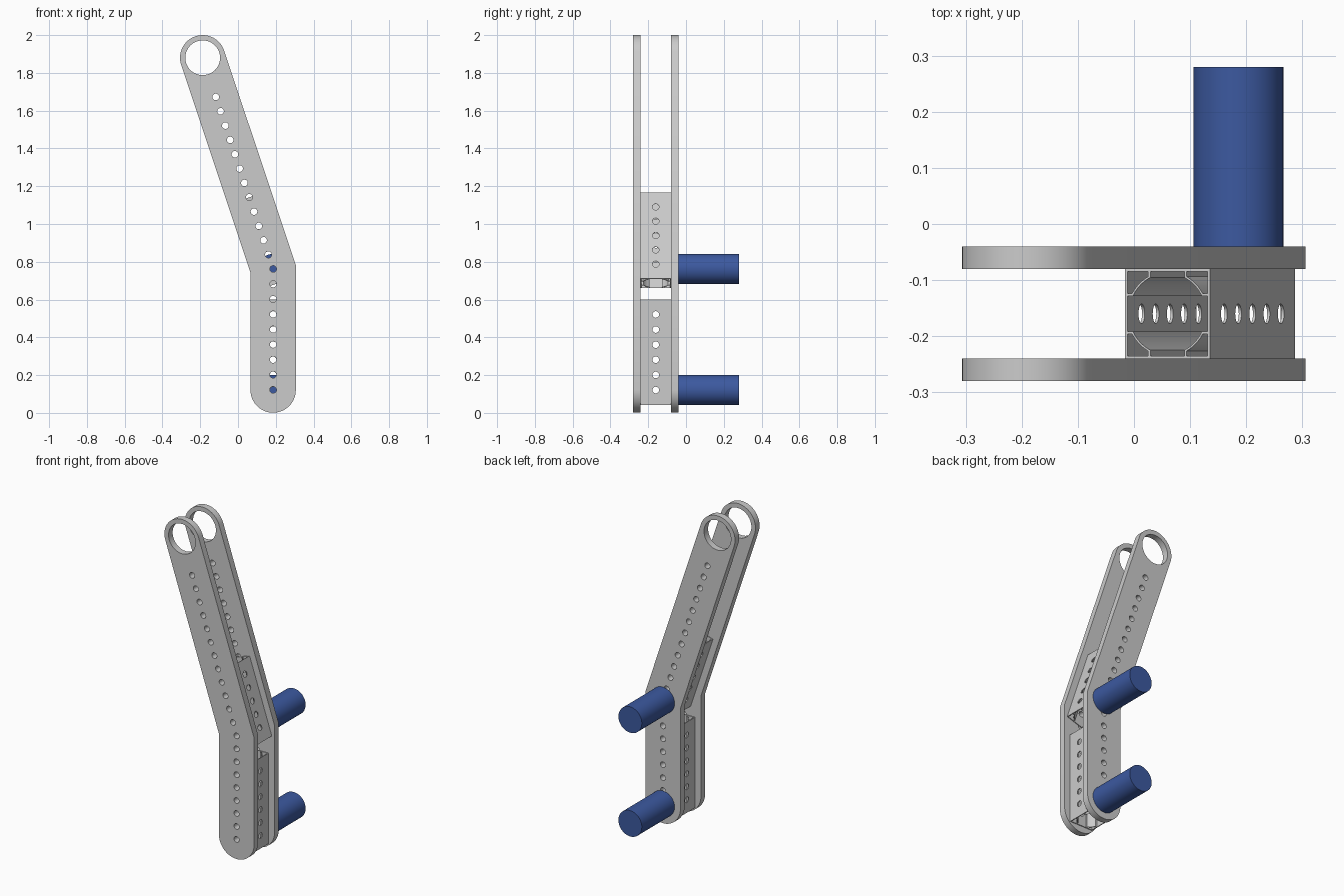
import bpy, bmesh
from math import pi, sin, cos, atan2, sqrt, radians
from mathutils import Matrix, Vector

if "Cube" in bpy.data.objects:
    bpy.data.objects.remove(bpy.data.objects["Cube"])

PITCH = 0.08
HOLE_R = 0.0175
R = 0.12                                   # half width of the bent plates
FOOT, BEND, TIP = (0.186, 0.121), (0.186, 0.762), (-0.187, 1.88)
TILT = atan2(BEND[0] - TIP[0], TIP[1] - BEND[1])


def arc(cx, cy, r, a0, a1, n):
    return [(cx + r * cos(a0 + (a1 - a0) * i / n), cy + r * sin(a0 + (a1 - a0) * i / n))
            for i in range(n + 1)]


def circle(cx, cy, r, n=24):
    return arc(cx, cy, r, 0, 2 * pi, n)[:-1]


def finish(ob):
    bpy.ops.object.select_all(action='DESELECT')
    ob.select_set(True)
    bpy.context.view_layer.objects.active = ob
    bpy.ops.object.shade_smooth_by_angle(angle=radians(30))


def baked_mesh(ob):
    dg = bpy.context.evaluated_depsgraph_get()
    return bpy.data.meshes.new_from_object(ob.evaluated_get(dg))


def extrude(name, loops, depth, matrix):
    """Extrude a flat profile with holes, centred on local z, into a mesh."""
    cu = bpy.data.curves.new(name, 'CURVE')
    cu.dimensions, cu.fill_mode, cu.extrude = '2D', 'BOTH', depth / 2
    for loop in loops:
        sp = cu.splines.new('POLY')
        sp.points.add(len(loop) - 1)
        for p, (x, y) in zip(sp.points, loop):
            p.co = (x, y, 0, 1)
        sp.use_cyclic_u = True
    tmp = bpy.data.objects.new(name + "_profile", cu)
    bpy.context.collection.objects.link(tmp)
    me = baked_mesh(tmp)
    bpy.data.objects.remove(tmp)
    bm = bmesh.new()
    bm.from_mesh(me)
    bmesh.ops.remove_doubles(bm, verts=bm.verts, dist=1e-5)
    bmesh.ops.recalc_face_normals(bm, faces=bm.faces)
    bm.to_mesh(me)
    bm.free()
    ob = bpy.data.objects.new(name, me)
    bpy.context.collection.objects.link(ob)
    ob.matrix_world = matrix
    return ob


def drill(ob, heights):
    """Cut rows of holes through both pairs of tube walls."""
    cutters = []
    for axis in ('X', 'Y'):
        bm = bmesh.new()
        for h in heights:
            bmesh.ops.create_cone(bm, cap_ends=True, segments=24, radius1=HOLE_R,
                                  radius2=HOLE_R, depth=0.3,
                                  matrix=Matrix.Translation((0, 0, h)) @
                                  Matrix.Rotation(pi / 2, 4, 'Y' if axis == 'X' else 'X'))
        me = bpy.data.meshes.new("hole_cutter")
        bm.to_mesh(me)
        bm.free()
        c = bpy.data.objects.new("hole_cutter", me)
        bpy.context.collection.objects.link(c)
        c.matrix_world = ob.matrix_world
        c.hide_render = True
        mod = ob.modifiers.new("holes", 'BOOLEAN')
        mod.object, mod.operation, mod.solver = c, 'DIFFERENCE', 'EXACT'
        cutters.append(c)
    bpy.context.view_layer.update()
    me = baked_mesh(ob)
    ob.modifiers.clear()
    ob.data = me
    for c in cutters:
        bpy.data.objects.remove(c)


# Bent side plates with a row of holes and a large eye at the top
m = R / cos(TILT / 2)
mx, mz = m * cos(TILT / 2), m * sin(TILT / 2)
outline = (arc(*FOOT, R, pi, 2 * pi, 32) + [(BEND[0] + mx, BEND[1] + mz)]
           + arc(*TIP, R, TILT, TILT + pi, 32) + [(BEND[0] - mx, BEND[1] - mz)])
holes = [circle(FOOT[0], BEND[1] - PITCH * i, HOLE_R) for i in range(9)]
holes += [circle(BEND[0] - PITCH * i * sin(TILT), BEND[1] + PITCH * i * cos(TILT), HOLE_R)
          for i in range(1, 13)]
holes.append(circle(*TIP, 0.092, 48))
for name, y in (("front_plate", -0.26), ("rear_plate", -0.06)):
    finish(extrude(name, [outline] + holes, 0.04,
                   Matrix.Translation((0, y, 0)) @ Matrix.Rotation(pi / 2, 4, 'X')))

# Square tube section: round bore with flat recesses and four corner pockets
H, W, RI, RO, F, P = 0.08, 0.075, 0.072, 0.0755, 0.032, 0.036
ai, ao = atan2(F, sqrt(RI * RI - F * F)), atan2(P, sqrt(RO * RO - P * P))
bore, pockets = [], []
for k in range(4):
    c, s = round(cos(k * pi / 2)), round(sin(k * pi / 2))

    def turn(pts):
        return [(c * x - s * y, s * x + c * y) for x, y in pts]
    bore += turn([(W, -F), (W, F)] + arc(0, 0, RI, ai, pi / 2 - ai, 10))
    pockets.append(turn([(W, P), (W, W), (P, W)] + arc(0, 0, RO, pi / 2 - ao, ao, 10)))
section = [[(-H, -H), (H, -H), (H, H), (-H, H)], bore] + pockets

# Spacer tubes between the plates: (name, pivot, tilt, start, end, hole count)
for name, (x, z), tilt, n in (("lower_tube", FOOT, 0, 6), ("upper_tube", BEND, TILT, 5)):
    length = (n + 1) * PITCH
    mid = (n - 1) * PITCH / 2
    mat = (Matrix.Translation((x, -0.16, z)) @ Matrix.Rotation(-tilt, 4, 'Y')
           @ Matrix.Translation((0, 0, mid)))
    tube = extrude(name, section, length, mat)
    drill(tube, [i * PITCH - mid for i in range(n)])
    finish(tube)

# Blue pegs on the rear plate
blue = bpy.data.materials.new("blue")
blue.diffuse_color = (0.045, 0.1, 0.35, 1)
blue.use_nodes = True
blue.node_tree.nodes["Principled BSDF"].inputs["Base Color"].default_value = blue.diffuse_color
for name, (x, z) in (("lower_peg", FOOT), ("upper_peg", BEND)):
    bpy.ops.mesh.primitive_cylinder_add(vertices=48, radius=0.08, depth=0.32,
                                        location=(x, 0.12, z), rotation=(pi / 2, 0, 0))
    peg = bpy.context.object
    peg.name = name
    peg.data.materials.append(blue)
    finish(peg)
